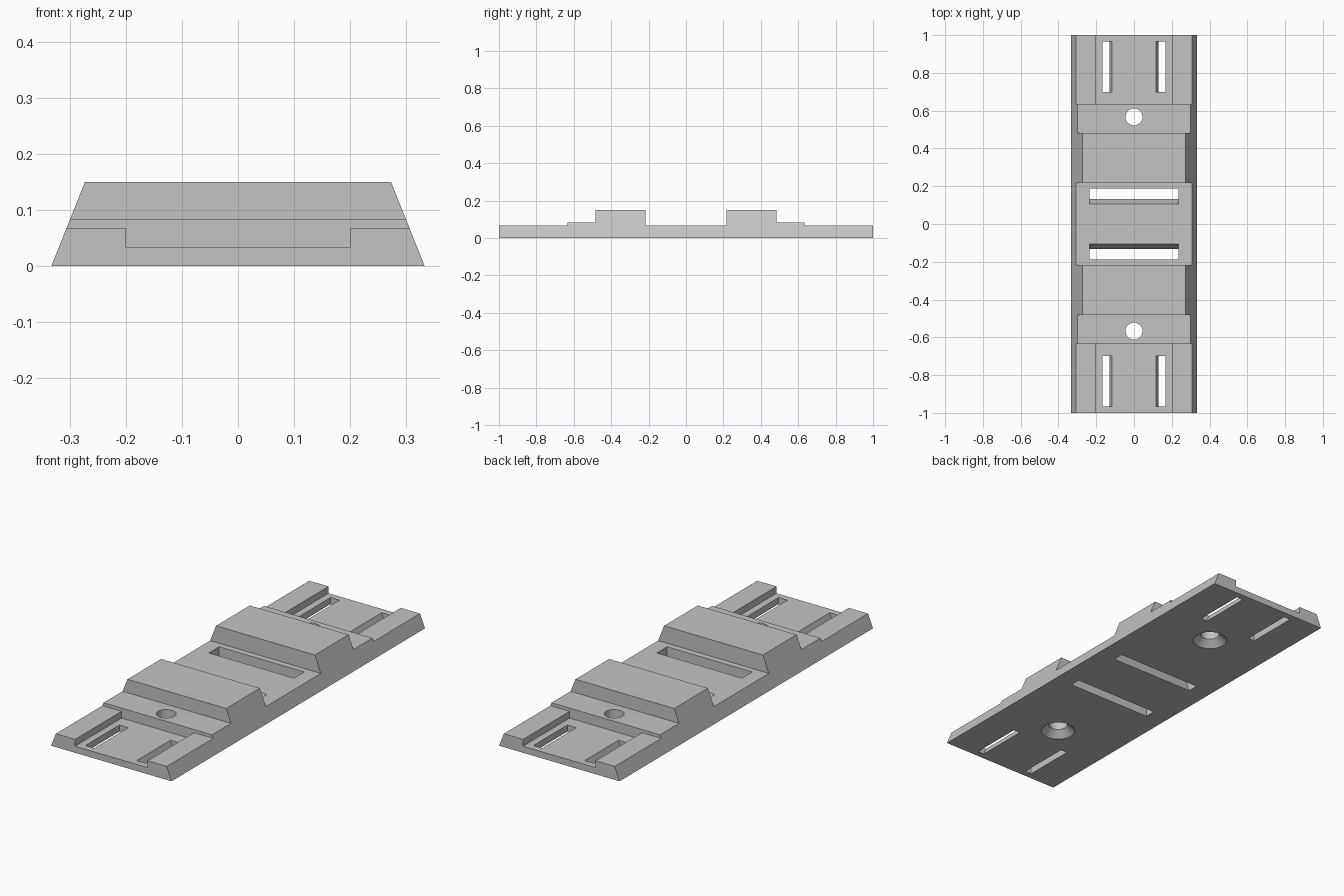
import bpy, bmesh, math

cube = bpy.data.objects.get("Cube")
if cube:
    bpy.data.objects.remove(cube, do_unlink=True)

grey = bpy.data.materials.new("light grey")
grey.use_nodes = True
COLOUR = (0.55, 0.55, 0.55, 1)
grey.diffuse_color = COLOUR
grey.node_tree.nodes["Principled BSDF"].inputs["Base Color"].default_value = COLOUR

SLOPE = 0.4  # sideways lean per unit of height, shared by flanks and slots


def loft(name, rings):
    """Solid skinned through rings of equal point count, capped at both ends."""
    bm = bmesh.new()
    loops = [[bm.verts.new(p) for p in ring] for ring in rings]
    n = len(loops[0])
    for a, b in zip(loops, loops[1:]):
        for i in range(n):
            j = (i + 1) % n
            bm.faces.new((a[i], a[j], b[j], b[i]))
    bm.faces.new(loops[0])
    bm.faces.new(loops[-1])
    bmesh.ops.recalc_face_normals(bm, faces=bm.faces)
    mesh = bpy.data.meshes.new(name)
    bm.to_mesh(mesh)
    bm.free()
    mesh.materials.append(grey)
    obj = bpy.data.objects.new(name, mesh)
    bpy.context.collection.objects.link(obj)
    return obj


def rect(x0, x1, y0, y1, z):
    return [(x0, y0, z), (x1, y0, z), (x1, y1, z), (x0, y1, z)]


# Stepped body: side profile with flanks leaning inward
half = [(1, 0), (1, 0.067), (0.633, 0.067), (0.633, 0.083), (0.483, 0.083),
        (0.483, 0.15), (0.217, 0.15), (0.217, 0.067)]
profile = half + [(-y, z) for y, z in reversed(half)]
body = loft("mounting_plate", [[(s * (0.333 - SLOPE * z), y, z) for y, z in profile]
                               for s in (-1, 1)])

cutters = []
LOW, HIGH = -0.02, 0.1
for end in (-1, 1):
    # Recess at each end
    cutters.append(loft("end_recess", [rect(-0.2, 0.2, end * 0.633, end * 1.05, z)
                                       for z in (0.033, 0.12)]))
    # Wide slot across the middle, inner wall sloped
    cutters.append(loft("middle_slot", [
        rect(-0.235, 0.235, end * (0.133 - SLOPE * z), end * 0.187, z)
        for z in (LOW, HIGH)]))
    # Narrow slots along the end recess, inner wall sloped
    for side in (-1, 1):
        cutters.append(loft("end_slot", [
            rect(side * (0.13 - SLOPE * z), side * 0.166, end * 0.7, end * 0.967, z)
            for z in (LOW, 0.06)]))
    # Screw hole, countersunk from below
    rings = [[(r * math.cos(a), end * 0.567 + r * math.sin(a), z)
              for a in (math.tau * i / 40 for i in range(40))]
             for r, z in ((0.091, -0.01), (0.045, 0.033), (0.045, 0.12))]
    cutters.append(loft("screw_hole", rings))

# Cut everything out of the body
bpy.ops.object.select_all(action="DESELECT")
bpy.context.view_layer.objects.active = body
body.select_set(True)
for cutter in cutters:
    cutter.hide_render = True
    mod = body.modifiers.new("cut", "BOOLEAN")
    mod.operation = "DIFFERENCE"
    mod.solver = "EXACT"
    mod.object = cutter
    bpy.ops.object.modifier_apply(modifier=mod.name)
    bpy.data.objects.remove(cutter, do_unlink=True)

bpy.ops.object.shade_smooth_by_angle(angle=math.radians(25))
